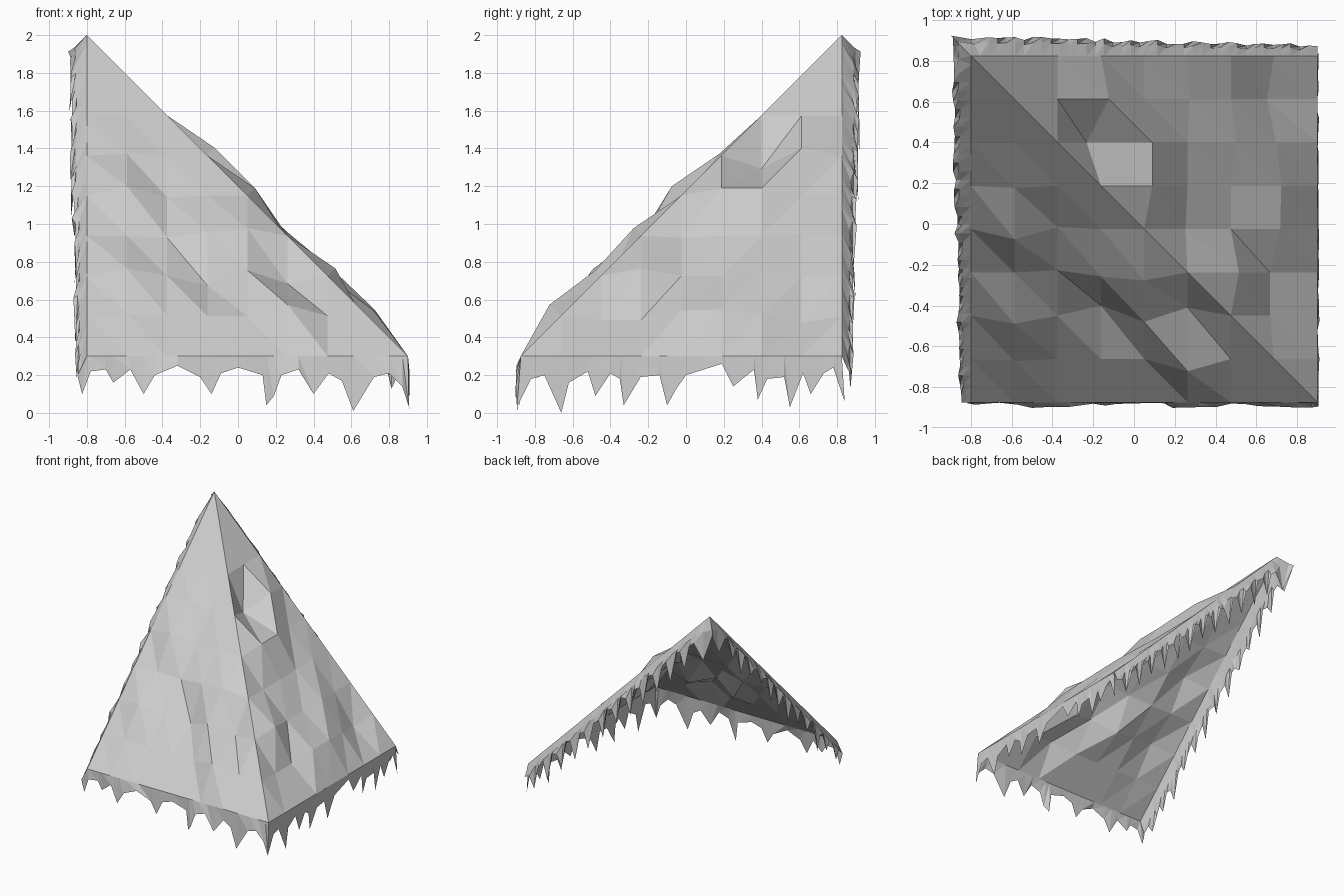
import bpy, bmesh, random

if "Cube" in bpy.data.objects:
    bpy.data.objects.remove(bpy.data.objects["Cube"])

random.seed(4)
X0, Y0, Z0, N, STEP = -0.80, 0.825, 2.0, 8, 0.2125
X1, Y1, Z1 = X0 + N * STEP, Y0 - N * STEP, Z0 - N * STEP


def make_object(name, verts, faces):
    mesh = bpy.data.meshes.new(name)
    mesh.from_pydata(verts, [], faces)
    bm = bmesh.new()
    bm.from_mesh(mesh)
    bmesh.ops.remove_doubles(bm, verts=bm.verts, dist=0.0005)
    bmesh.ops.recalc_face_normals(bm, faces=bm.faces)
    # all sheets should face away from the space under the roof
    bm.normal_update()
    centre = (-0.1, 0.1, -0.6)
    score = sum(sum((c - o) * n for c, o, n in zip(f.calc_center_median(), centre, f.normal)) for f in bm.faces)
    if score < 0:
        bmesh.ops.reverse_faces(bm, faces=bm.faces)
    bm.to_mesh(mesh)
    bm.free()
    ob = bpy.data.objects.new(name, mesh)
    bpy.context.collection.objects.link(ob)
    return ob


# Faceted hip: two 45-degree slopes meeting on the diagonal, with bumps along the normals
BUMPS = {(1, 4): .05, (1, 3): .01, (2, 5): -.01, (2, 4): -.01, (4, 5): .04, (3, 5): .02,
         (3, 6): -.05, (4, 6): .03, (5, 6): -.04, (5, 7): .06, (1, 6): .04, (1, 7): .01,
         (3, 1): .04, (5, 1): .01, (7, 1): -.035, (3, 2): -.07, (4, 2): .04, (6, 2): .03,
         (7, 2): .01, (4, 3): .04, (7, 3): .035, (5, 4): -.01, (7, 4): .03, (6, 5): .04,
         (7, 5): -.02, (7, 6): -.02}
verts, faces = [], []
for j in range(N + 1):
    for i in range(N + 1):
        d = BUMPS.get((i, j), 0)
        x, y, z = X0 + i * STEP, Y0 - j * STEP, Z0 - max(i, j) * STEP
        verts.append((x + d, y, z + d) if i > j else (x, y - d, z + d))
for j in range(N):
    for i in range(N):
        a = j * (N + 1) + i
        b, c, e = a + 1, a + N + 2, a + N + 1
        faces += [(a, c, b), (a, e, c)]
make_object("snow_roof", verts, faces)


def strip(rows):
    """Triangle sheet through rows of matching points."""
    n = len(rows[0])
    f = []
    for r in range(len(rows) - 1):
        for k in range(n - 1):
            a, b = r * n + k, (r + 1) * n + k
            f += [(a, b, b + 1), (a, b + 1, a + 1)]
    return [p for r in rows for p in r], f


# Icicle fringes under the two level eaves: (position, height) outlines
FRONT = [(-.85, .2), (-.825, .1), (-.78, .22), (-.7, .23), (-.66, .16), (-.57, .23), (-.5, .1),
         (-.44, .2), (-.32, .25), (-.2, .19), (-.14, .1), (-.09, .21), (0, .24), (.13, .2), (.15, .04),
         (.19, .09), (.23, .2), (.32, .23), (.4, .1), (.48, .21), (.55, .17), (.61, .01), (.72, .19),
         (.8, .21), (.87, .14), (.905, .03)]
RIGHT = [(-.9, .02), (-.82, .18), (-.75, .2), (-.66, .02), (-.62, .16), (-.52, .22), (-.48, .09),
         (-.4, .21), (-.35, .18), (-.33, .04), (-.24, .19), (-.14, .2), (-.1, .04), (-.05, .13), (0, .2),
         (.19, .26), (.25, .14), (.36, .23), (.38, .07), (.43, .18), (.52, .19), (.55, .03), (.62, .21),
         (.66, .1), (.73, .21), (.78, .24), (.84, .06)]


def clamp(v, lo, hi):
    return max(lo, min(hi, v))


front = [(x, Y1 - random.uniform(0, .03), z) for x, z in FRONT]
front[-1] = (.905, -.895, .03)
make_object("front_icicles", *strip([[(clamp(x, X0, X1), Y1, Z1) for x, _ in FRONT], front]))
right = [(X1 + random.uniform(0, .01), y, z) for y, z in RIGHT]
right[0] = (.905, -.895, .03)
right[3] = (.91, -.66, 0.0)
make_object("right_icicles", *strip([[(X1, clamp(y, Y1, Y0), Z1) for y, _ in RIGHT], right]))


# Icicle fringes down the two sloping edges: rounded lip, then hanging points
def sloping_fringe(name, place):
    """place(t, out, drop) maps a point along the edge, t from apex to eave."""
    count = 39
    top, lip, tips = [], [], []
    for k in range(count + 1):
        t = k / count
        out = .08 * (1 - t) + .04 * t + random.uniform(-.008, .012)
        drop = random.uniform(.2, .31) if k % 3 == 1 else random.uniform(.08, .13)
        top.append(place(t, 0, 0))
        lip.append(place(t, out * .8, .07))
        tips.append(place(t, out + .01, drop))
    make_object(name, *strip([top, lip, tips]))


# outward reach along the edge's own line near the apex closes the corner
def left_point(t, out, drop):
    return (X0 - out, Y0 + (Y1 - Y0) * t + out * max(0, 1 - 20 * t), Z0 + (Z1 - Z0) * t - drop)


def back_point(t, out, drop):
    return (X0 + (X1 - X0) * t - out * max(0, 1 - 20 * t), Y0 + out, Z0 + (Z1 - Z0) * t - drop)


sloping_fringe("left_icicles", left_point)
sloping_fringe("back_icicles", back_point)
